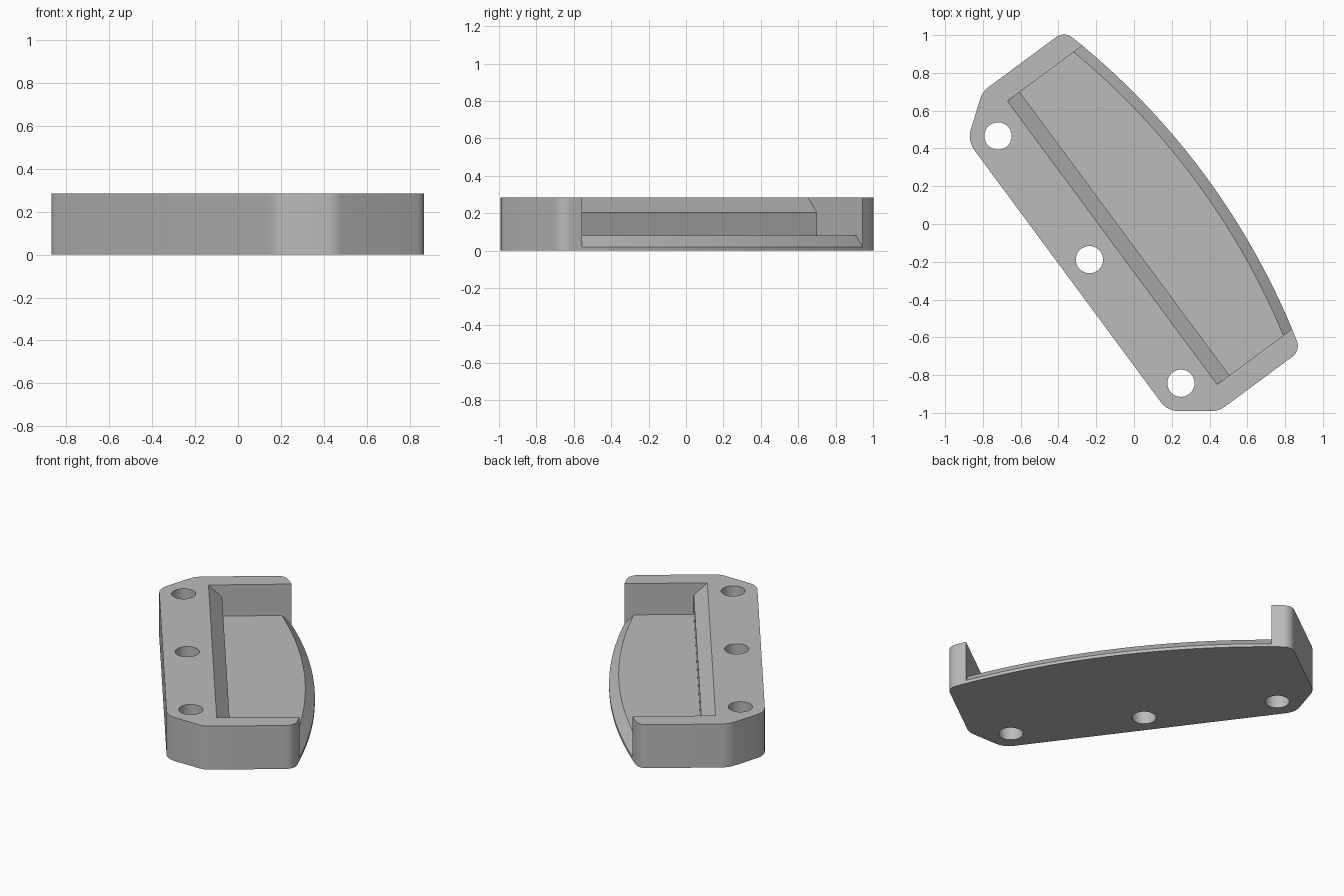
import bpy, bmesh, math
from mathutils import Vector, Matrix

if "Cube" in bpy.data.objects:
    bpy.data.objects.remove(bpy.data.objects["Cube"])

HEIGHT, FLOOR, LIP = 0.285, 0.08, 0.02
HALF_POCKET, HALF_LENGTH = 0.933, 1.052
RADIUS, BULGE = 3.9, 0.455
PLACE = Matrix.Translation((0.007, -0.009, 0)) @ Matrix.Rotation(math.radians(-53.5), 4, "Z")

grey = bpy.data.materials.new("plain grey")
grey.use_nodes = True
grey.diffuse_color = (0.5, 0.5, 0.5, 1)
grey.node_tree.nodes["Principled BSDF"].inputs["Base Color"].default_value = grey.diffuse_color


def bow(u):
    """Curved front edge."""
    return BULGE - RADIUS + math.sqrt(RADIUS ** 2 - u ** 2)


def fillet(before, corner, after, radius, steps=8):
    """Points of a rounded corner."""
    a, c, b = Vector(before), Vector(corner), Vector(after)
    d1, d2 = (a - c).normalized(), (b - c).normalized()
    half = d1.angle(d2) / 2
    centre = c + (d1 + d2).normalized() * radius / math.sin(half)
    start = c + d1 * radius / math.tan(half) - centre
    end = c + d2 * radius / math.tan(half) - centre
    sweep = math.pi - 2 * half
    return [centre + (start * math.sin(sweep * (1 - i / steps)) + end * math.sin(sweep * i / steps))
            / math.sin(sweep) for i in range(steps + 1)]


def loft(name, rings):
    """Closed solid through matching rings of points."""
    bm = bmesh.new()
    loops = [[bm.verts.new(p) for p in ring] for ring in rings]
    for r, s in zip(loops, loops[1:]):
        for i in range(len(r)):
            j = (i + 1) % len(r)
            bm.faces.new((r[i], r[j], s[j], s[i]))
    bm.faces.new(loops[0])
    bm.faces.new(loops[-1])
    bmesh.ops.recalc_face_normals(bm, faces=bm.faces)
    mesh = bpy.data.meshes.new(name)
    bm.to_mesh(mesh)
    bm.free()
    mesh.materials.append(grey)
    obj = bpy.data.objects.new(name, mesh)
    bpy.context.collection.objects.link(obj)
    obj.matrix_world = PLACE
    return obj


def prism(name, outline, low, high):
    return loft(name, [[(x, y, z) for x, y in outline] for z in (low, high)])


# Body outline: curved front, rounded ends, clipped rear corners
samples = 48
edge = 0.96
arc = [(u, bow(u)) for u in (edge * (2 * i / samples - 1) for i in range(samples + 1))]
front = (HALF_LENGTH, bow(HALF_LENGTH))
clip, rear = (HALF_LENGTH, -0.228), (0.891, -0.447)
mirror = lambda p: (-p[0], p[1])
right = (fillet(arc[-1], front, clip, 0.07) + fillet(front, clip, rear, 0.12)
         + fillet(clip, rear, mirror(rear), 0.12))
left = [mirror(p) for p in reversed(right)]
body = prism("bracket_body", arc + right + left, 0, HEIGHT)

# Pocket cutter: bevelled back wall, flat floor, sloping front lip
rings = []
for i in range(samples + 1):
    u = HALF_POCKET * (2 * i / samples - 1)
    v = bow(u)
    section = [(-0.172, HEIGHT + 0.02), (-0.071, 0.205), (-0.071, FLOOR),
               (v - 0.057, FLOOR), (v + 0.0285, LIP - 0.03),
               (0.7, LIP - 0.03), (0.7, HEIGHT + 0.02)]
    rings.append([(u, y, z) for y, z in section])
cutters = [loft("pocket_cutter", rings)]

# Screw hole cutters
for side in (-1, 0, 1):
    circle = [(side * 0.814 + 0.072 * math.cos(k * math.pi / 24),
               -0.302 + 0.072 * math.sin(k * math.pi / 24)) for k in range(48)]
    cutters.append(prism("hole_cutter", circle, -0.1, HEIGHT + 0.1))

# Cut the pocket and holes, then smooth the rounded walls
bpy.context.view_layer.objects.active = body
for cutter in cutters:
    cut = body.modifiers.new("cut", "BOOLEAN")
    cut.operation, cut.solver, cut.object = "DIFFERENCE", "EXACT", cutter
    bpy.ops.object.modifier_apply(modifier=cut.name)
for cutter in cutters:
    bpy.data.objects.remove(cutter)
bpy.ops.object.select_all(action="DESELECT")
body.select_set(True)
bpy.ops.object.shade_smooth_by_angle(angle=math.radians(25))
